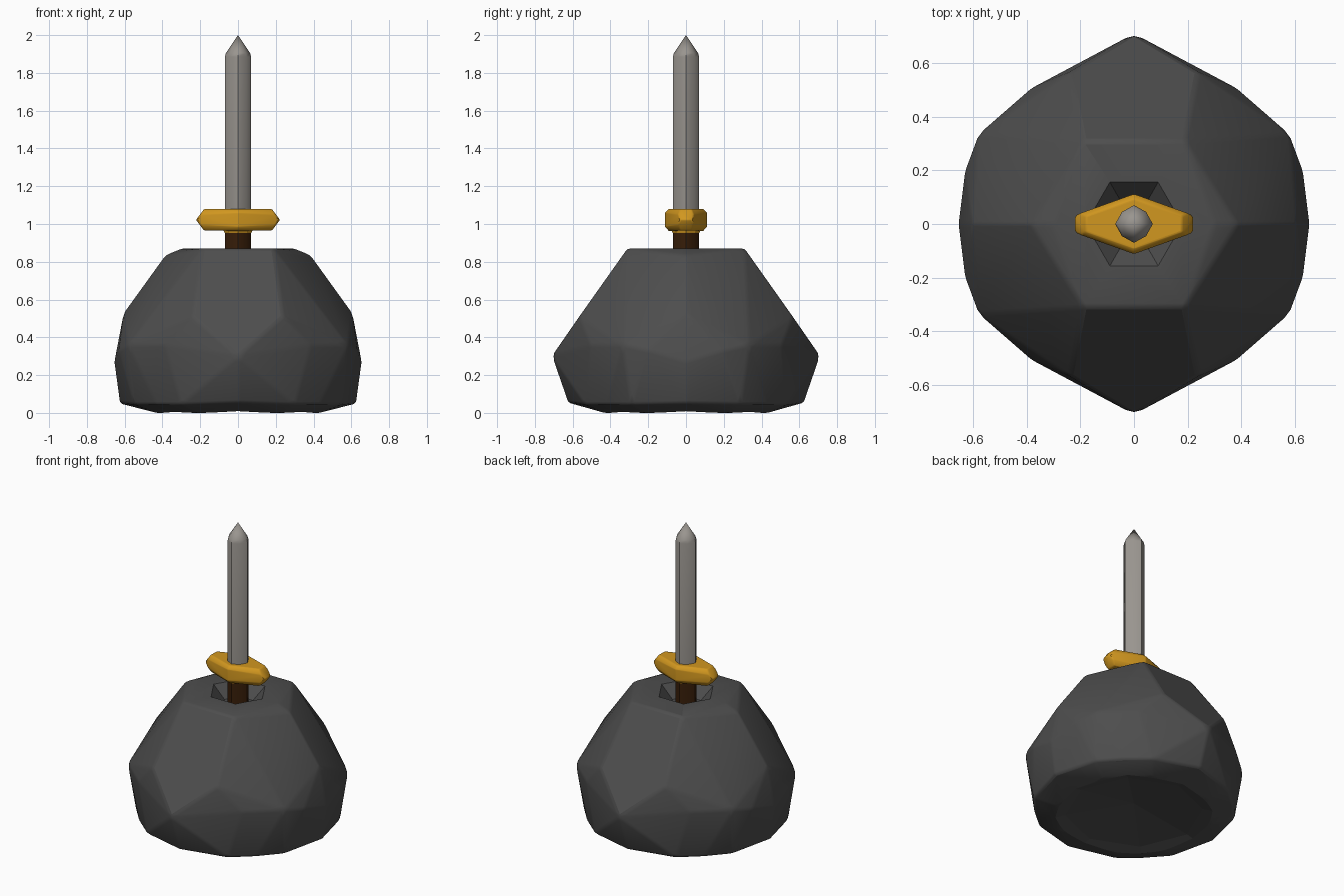
import bpy, bmesh, math

if "Cube" in bpy.data.objects:
    bpy.data.objects.remove(bpy.data.objects["Cube"])


def material(name, rgb):
    m = bpy.data.materials.new(name)
    m.diffuse_color = (*rgb, 1)
    m.use_nodes = True
    m.node_tree.nodes["Principled BSDF"].inputs["Base Color"].default_value = m.diffuse_color
    return m


STONE = material("charcoal stone", (0.075, 0.075, 0.075))
STEEL = material("grey steel", (0.32, 0.30, 0.275))
GOLD = material("gold", (0.64, 0.31, 0.014))
LEATHER = material("dark brown", (0.042, 0.014, 0.003))


def finish(bm, name, mat):
    bmesh.ops.recalc_face_normals(bm, faces=bm.faces)
    me = bpy.data.meshes.new(name)
    bm.to_mesh(me)
    bm.free()
    ob = bpy.data.objects.new(name, me)
    bpy.context.collection.objects.link(ob)
    if mat:
        me.materials.append(mat)
    return ob


def hull(name, points, mat):
    """Convex solid from one quarter of its corners, mirrored in x and y."""
    bm = bmesh.new()
    corners = {(sx * x + 0.0, sy * y + 0.0, z) for x, y, z in points
               for sx in (1, -1) for sy in (1, -1)}
    for c in sorted(corners):
        bm.verts.new(c)
    bmesh.ops.convex_hull(bm, input=bm.verts)
    loose = [v for v in bm.verts if not v.link_faces]
    bmesh.ops.delete(bm, geom=loose, context='VERTS')
    bmesh.ops.dissolve_limit(bm, angle_limit=math.radians(4),
                             verts=bm.verts, edges=bm.edges)
    return finish(bm, name, mat)


def rings(name, profile, sides, mat, odd=1.0):
    """Closed solid from (radius, height) rings; a zero radius is a point.
    Every second corner is scaled by odd."""
    bm = bmesh.new()
    loops = []
    for r, z in profile:
        n = sides if r > 0 else 1
        loop = []
        for i in range(n):
            k = r * (odd if i % 2 else 1)
            a = math.tau * i / sides
            loop.append(bm.verts.new((k * math.cos(a), k * math.sin(a), z)))
        loops.append(loop)
    for a, b in zip(loops, loops[1:]):
        for i in range(sides):
            j = (i + 1) % sides
            quad = [a[i % len(a)], a[j % len(a)], b[j % len(b)], b[i % len(b)]]
            bm.faces.new(list(dict.fromkeys(quad)))
    for loop in (loops[0], loops[-1]):
        if len(loop) > 1:
            bm.faces.new(loop)
    return finish(bm, name, mat)


def bevel(ob, width, segments, angle):
    m = ob.modifiers.new("soft edges", 'BEVEL')
    m.width = width
    m.segments = segments
    m.limit_method = 'ANGLE'
    m.angle_limit = math.radians(angle)


def cut(ob, cutter):
    cutter.hide_render = True
    cutter.hide_viewport = True
    m = ob.modifiers.new("cut", 'BOOLEAN')
    m.operation = 'DIFFERENCE'
    m.solver = 'EXACT'
    m.object = cutter


def smooth(ob, angle):
    bpy.ops.object.select_all(action='DESELECT')
    ob.select_set(True)
    bpy.context.view_layer.objects.active = ob
    bpy.ops.object.shade_smooth_by_angle(angle=math.radians(angle))


# Faceted boulder
rock = hull("boulder", [
    (0.19, 0.31, 0.87), (0.385, 0.00, 0.835), (0.30, 0.0, 0.87),  # top rim
    (0.24, 0.565, 0.51), (0.605, 0.00, 0.53),                     # shoulders
    (0.00, 0.71, 0.30), (0.385, 0.505, 0.36),                     # widest band
    (0.58, 0.335, 0.36), (0.63, 0.20, 0.33), (0.655, 0.00, 0.27),
    (0.00, 0.625, 0.055), (0.30, 0.535, 0.045),                   # foot
    (0.43, 0.425, 0.045), (0.55, 0.29, 0.045), (0.625, 0.00, 0.05),
    (0.43, 0.22, 0.0), (0.22, 0.43, 0.0),                         # underside
], STONE)
bevel(rock, 0.014, 2, 7)

# Hexagonal socket in the top and shallow hollow underneath
socket = rings("socket_cutter", [(0.10, 0.79), (0.185, 0.875), (0.20, 0.95)], 6, None)
hollow = rings("hollow_cutter", [(0.56, -0.05), (0.50, 0.0), (0.42, 0.02), (0.0, 0.08)], 8, None)
cut(rock, socket)
cut(rock, hollow)
smooth(rock, 35)

# Grip
grip = rings("grip", [(0.068, 0.70), (0.068, 0.97)], 8, LEATHER, 0.93)
smooth(grip, 50)

# Collar under the guard
collar = rings("collar", [(0.071, 0.952), (0.076, 0.965), (0.076, 1.0)], 8, GOLD, 0.93)
smooth(collar, 30)

# Cross guard: a long lozenge with pointed ends
guard = hull("cross_guard", [
    (0.0, 0.112, 0.985), (0.0, 0.112, 1.06),
    (0.0, 0.092, 0.963), (0.0, 0.092, 1.08),
    (0.180, 0.030, 0.966), (0.180, 0.030, 1.079),
    (0.195, 0.042, 0.995), (0.195, 0.042, 1.05),
    (0.222, 0.030, 1.022),
], GOLD)
bevel(guard, 0.006, 2, 20)
smooth(guard, 35)

# Blade with pointed tip
blade = rings("blade", [(0.07, 1.03), (0.07, 1.885), (0.064, 1.905), (0.0, 2.0)], 8, STEEL, 0.91)
smooth(blade, 50)
